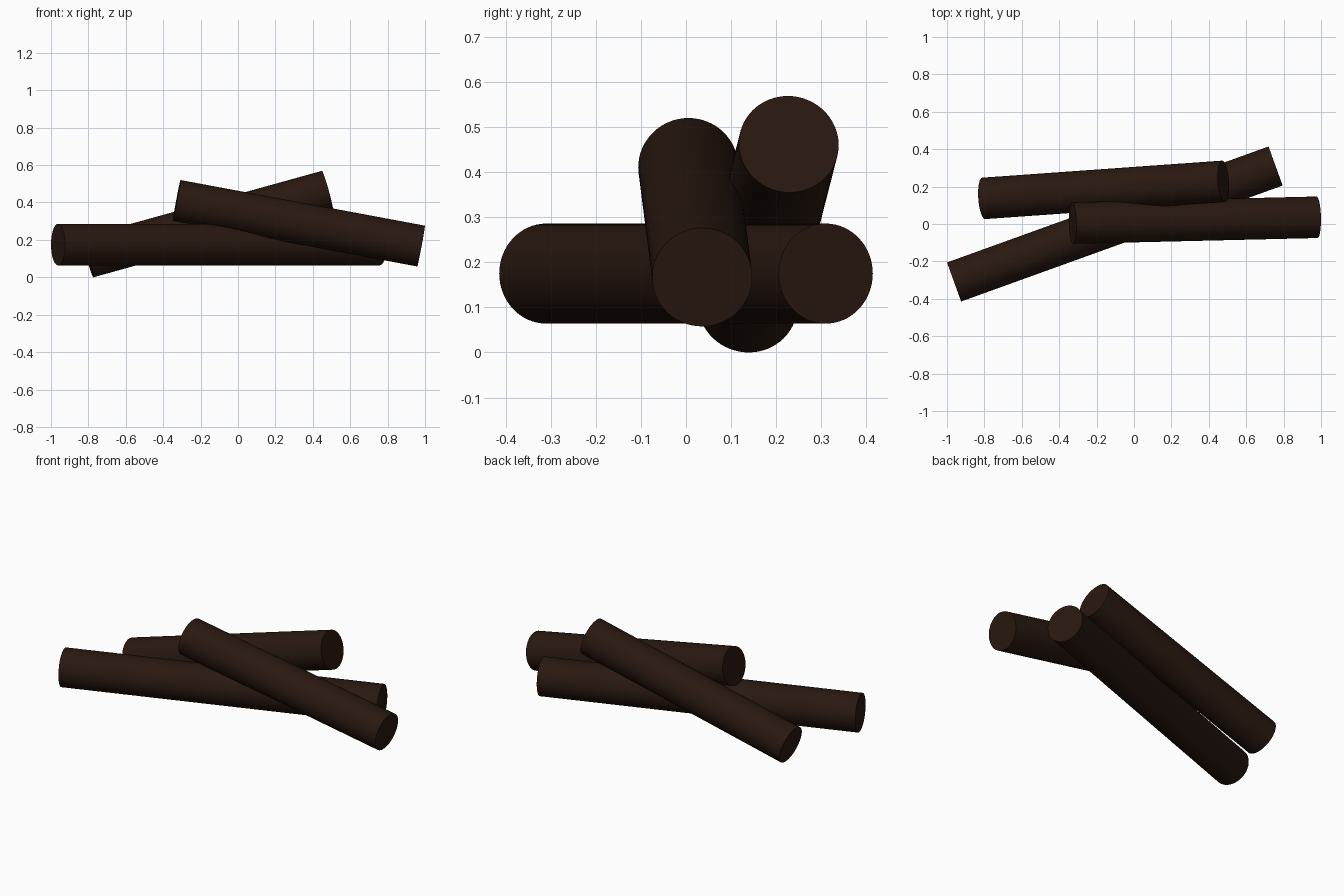
import bpy
import math
from mathutils import Vector

if "Cube" in bpy.data.objects:
    bpy.data.objects.remove(bpy.data.objects["Cube"])

RADIUS = 0.111

# Dark charred bark
bark = bpy.data.materials.new("dark_bark")
bark.diffuse_color = (0.022, 0.009, 0.005, 1.0)
bark.use_nodes = True
bark.node_tree.nodes["Principled BSDF"].inputs["Base Color"].default_value = bark.diffuse_color


def log(name, start, end):
    """Round log running between the centres of its two cut ends."""
    a, b = Vector(start), Vector(end)
    axis = b - a
    bpy.ops.mesh.primitive_cylinder_add(
        vertices=64, radius=RADIUS, depth=axis.length, location=(a + b) / 2,
        rotation=axis.to_track_quat('Z', 'Y').to_euler())
    obj = bpy.context.object
    obj.name = name
    obj.data.materials.append(bark)
    bpy.ops.object.shade_smooth_by_angle(angle=math.radians(30))
    return obj


# Level log lying diagonally, and two logs leaning across it
log("lower_log", (-0.962, -0.310, 0.175), (0.757, 0.310, 0.175))
log("back_leaning_log", (-0.803, 0.137, 0.107), (0.478, 0.228, 0.462))
log("front_leaning_log", (-0.328, 0.005, 0.411), (0.979, 0.036, 0.167))
